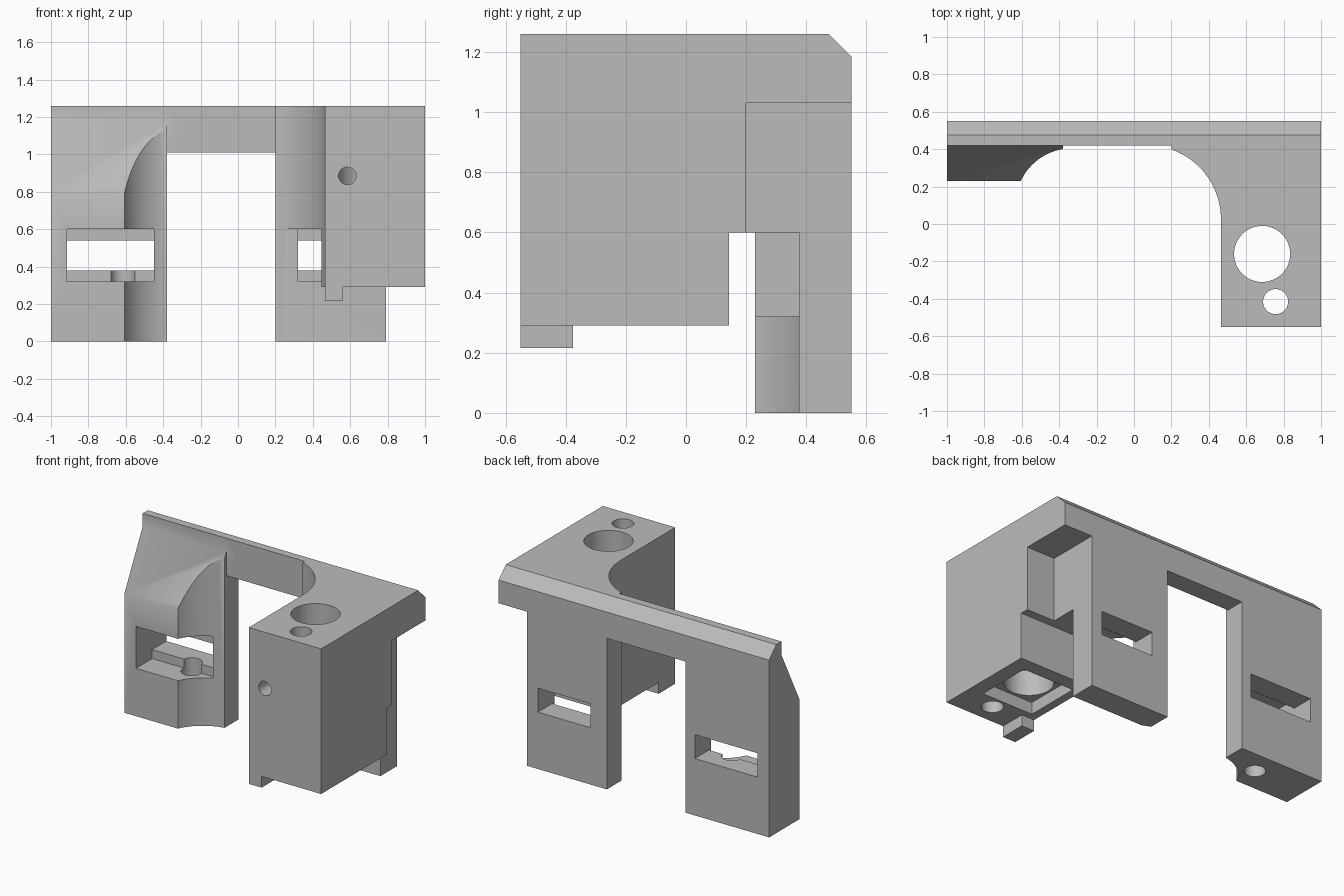
import bpy
from math import sin, cos, acos, pi

cube = bpy.data.objects.get("Cube")
if cube:
    bpy.data.objects.remove(cube)

grey = bpy.data.materials.new("light_grey")
grey.use_nodes = True
colour = (0.5, 0.5, 0.5, 1)
grey.diffuse_color = colour
grey.node_tree.nodes["Principled BSDF"].inputs["Base Color"].default_value = colour


def prism(name, profile, axis, low, high):
    """Extrude a 2D profile along an axis; profile holds the other two coordinates in order."""
    n = len(profile)
    verts = []
    for level in (low, high):
        for point in profile:
            co = list(point)
            co.insert("xyz".index(axis), level)
            verts.append(co)
    faces = [list(range(n)), list(range(n, 2 * n))]
    faces += [[i, (i + 1) % n, (i + 1) % n + n, i + n] for i in range(n)]
    mesh = bpy.data.meshes.new(name)
    mesh.from_pydata(verts, [], faces)
    mesh.materials.append(grey)
    ob = bpy.data.objects.new(name, mesh)
    bpy.context.collection.objects.link(ob)
    bpy.context.view_layer.objects.active = ob
    # Make the normals point outwards
    ob.select_set(True)
    bpy.ops.object.mode_set(mode="EDIT")
    bpy.ops.mesh.select_all(action="SELECT")
    bpy.ops.mesh.normals_make_consistent(inside=False)
    bpy.ops.object.mode_set(mode="OBJECT")
    ob.select_set(False)
    return ob


def box(name, x, y, z):
    return prism(name, [(x[0], y[0]), (x[1], y[0]), (x[1], y[1]), (x[0], y[1])], "z", *z)


def arc(cx, cy, r, start, end, steps):
    span = [start + (end - start) * i / steps for i in range(steps + 1)]
    return [(cx + r * cos(a), cy + r * sin(a)) for a in span]


def rod(name, centre, r, axis, low, high, sides=48):
    return prism(name, arc(*centre, r, 0, 2 * pi, sides)[:-1], axis, low, high)


# Solid block with a chamfered rear top edge
bracket = prism("bracket", [(-0.55, 0), (0.55, 0), (0.55, 1.185), (0.475, 1.26), (-0.55, 1.26)],
                "x", -1, 1)

OUT = 1.5
BELOW = -0.1
cx, cy, r = 0.07, 0.025, 0.395
plan = [(-0.38, -OUT), (-0.38, 0.42), (0.2, 0.42)]
plan += arc(cx, cy, r, acos((0.2 - cx) / r), 0, 24) + [(cx + r, -OUT)]

cutters = [
    # Open space between the legs, and the passage under the beam
    prism("centre_gap", plan, "z", BELOW, OUT),
    box("passage", (-0.38, 0.2), (0.3, OUT), (BELOW, 1.01)),
    # Left leg: sloped front and hollowed inner corner
    prism("left_slope", [(-OUT, BELOW), (0.23, BELOW), (0.23, 0.8), (0.42, 1.17),
                         (0.42, OUT), (-OUT, OUT)], "x", -OUT, -0.3),
    rod("left_hollow", (-0.33, 0.1), 0.305, "z", BELOW, 1.255, 64),
    # Right side: rear corner notch, slot in front of the leg, raised underside with a foot
    box("corner_notch", (0.79, OUT), (0.2, OUT), (BELOW, 1.03)),
    box("leg_slot", (0.1, OUT), (0.143, 0.375), (BELOW, 0.6)),
    box("foot_underside", (0.3, OUT), (-OUT, 0.2), (BELOW, 0.215)),
    box("underside_side", (0.56, OUT), (-OUT, 0.2), (BELOW, 0.29)),
    box("underside_rear", (0.3, OUT), (-0.375, 0.2), (BELOW, 0.29)),
    box("underside_recess", (0.52, 0.9), (-0.33, 0.05), (BELOW, 0.37)),
    # Bores through the right block
    rod("large_bore", (0.685, -0.16), 0.15, "z", BELOW, OUT),
    rod("small_bore", (0.757, -0.415), 0.067, "z", BELOW, OUT),
    rod("front_hole", (0.585, 0.885), 0.047, "y", -OUT, -0.2),
    # Screw hole in the left foot
    rod("screw_hole", (-0.615, 0.39), 0.065, "z", BELOW, 0.45),
]
# Stepped windows: tall pocket in front, lower opening behind
for side, x, front in (("left", (-0.915, -0.45), 0.1), ("right", (0.32, 0.71), 0.3)):
    cutters.append(box(side + "_pocket", x, (front, 0.4), (0.32, 0.6)))
    cutters.append(box(side + "_window", x, (0.35, OUT), (0.38, 0.54)))

bpy.context.view_layer.objects.active = bracket
for cutter in cutters:
    mod = bracket.modifiers.new(cutter.name, "BOOLEAN")
    mod.operation = "DIFFERENCE"
    mod.solver = "EXACT"
    mod.object = cutter
    bpy.ops.object.modifier_apply(modifier=mod.name)
    bpy.data.objects.remove(cutter)

bpy.ops.object.select_all(action="DESELECT")
bracket.select_set(True)
bpy.ops.object.shade_smooth_by_angle(angle=pi / 6)
